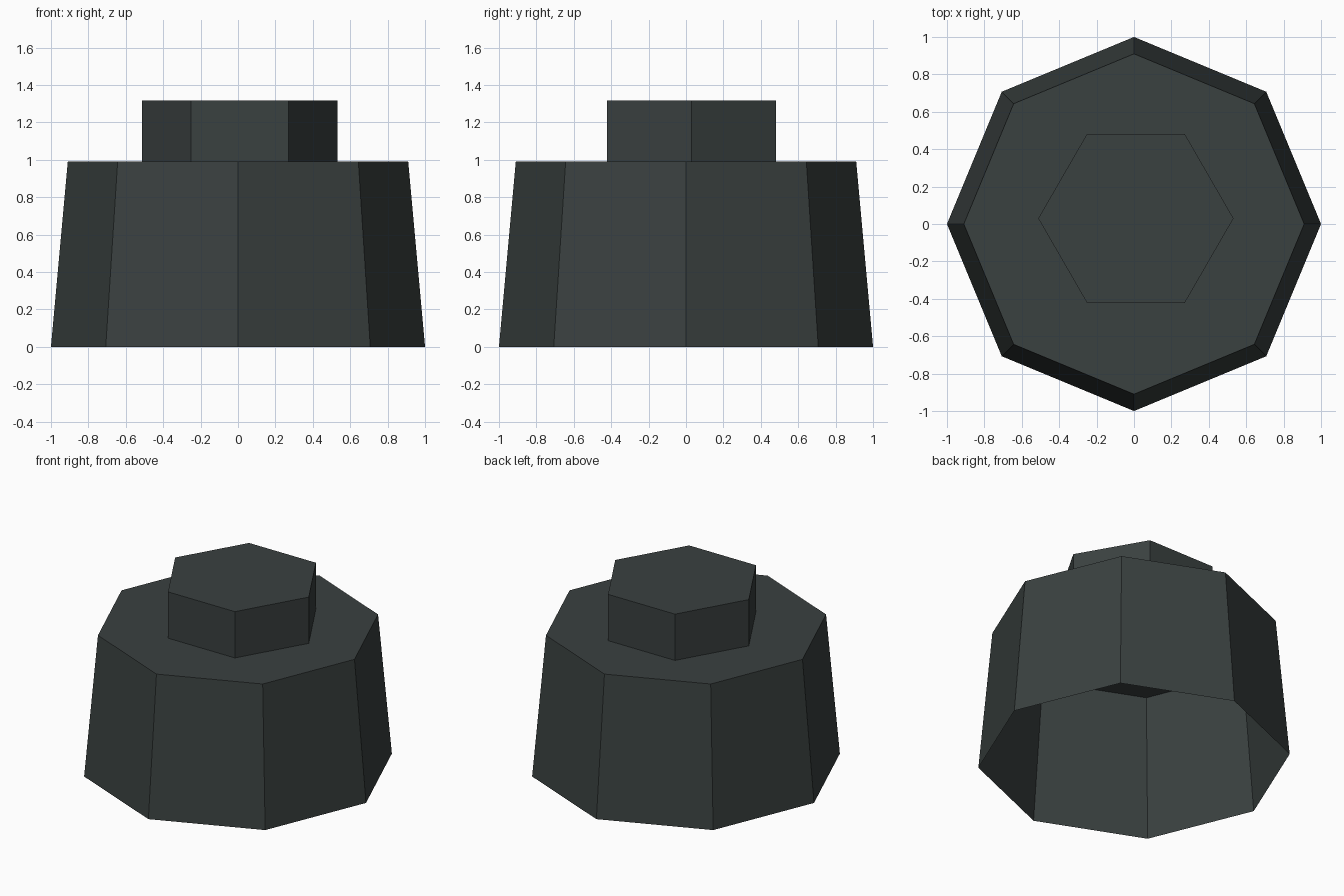
import bpy, bmesh, math

if "Cube" in bpy.data.objects:
    bpy.data.objects.remove(bpy.data.objects["Cube"])

mat = bpy.data.materials.new("dark grey")
mat.diffuse_color = (0.042, 0.052, 0.051, 1)
mat.use_nodes = True
mat.node_tree.nodes["Principled BSDF"].inputs["Base Color"].default_value = mat.diffuse_color


def prism(name, sides, r0, r1, z0, z1, cx=0.0, cy=0.0):
    """Flat-sided, optionally tapered shell with a cap on top and an open bottom."""
    bm = bmesh.new()
    rings = []
    for r, z in ((r0, z0), (r1, z1)):
        rings.append([bm.verts.new((cx + r * math.cos(math.tau * i / sides),
                                    cy + r * math.sin(math.tau * i / sides), z))
                      for i in range(sides)])
    low, high = rings
    for i in range(sides):
        j = (i + 1) % sides
        bm.faces.new((low[i], low[j], high[j], high[i]))
    bm.faces.new(high)
    mesh = bpy.data.meshes.new(name)
    bm.to_mesh(mesh)
    bm.free()
    mesh.materials.append(mat)
    obj = bpy.data.objects.new(name, mesh)
    bpy.context.collection.objects.link(obj)
    return obj


# Hollow eight-sided body, open underneath
prism("body", 8, 1.0, 0.91, 0.0, 0.99)
# Six-sided knob, slightly off centre
prism("top_knob", 6, 0.522, 0.522, 0.99, 1.317, 0.01, 0.03)
